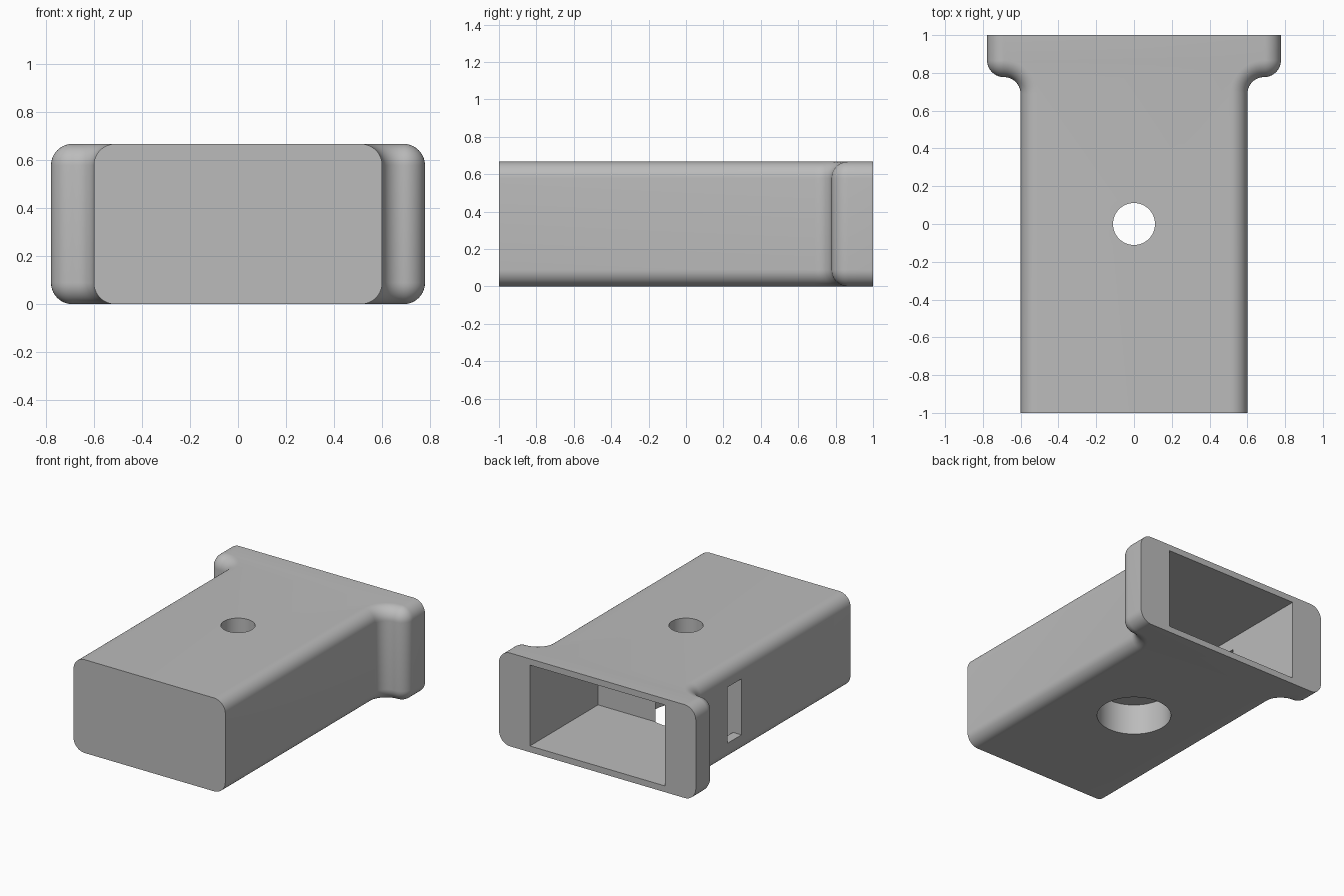
import bpy, bmesh
from math import cos, sin, pi, radians
from mathutils import Matrix, Vector

if "Cube" in bpy.data.objects:
    bpy.data.objects.remove(bpy.data.objects["Cube"], do_unlink=True)

MM = 2 / 45            # design is laid out in 45 units of length
HALF, HEIGHT, R = 22.5, 15, 2
BODY, FLANGE = 13.5, 17.5
STEPS = 10

grey = bpy.data.materials.new("plain_grey")
grey.use_nodes = True
colour = (0.5, 0.5, 0.5, 1)
grey.diffuse_color = colour
grey.node_tree.nodes["Principled BSDF"].inputs["Base Color"].default_value = colour


def make_object(name, bm):
    bmesh.ops.scale(bm, vec=(MM, MM, MM), verts=bm.verts)
    bmesh.ops.recalc_face_normals(bm, faces=bm.faces)
    mesh = bpy.data.meshes.new(name)
    bm.to_mesh(mesh)
    bm.free()
    mesh.materials.append(grey)
    obj = bpy.data.objects.new(name, mesh)
    bpy.context.collection.objects.link(obj)
    return obj


def outline(inset):
    """T-shaped plan with filleted shoulders, walls moved inwards by inset."""
    cx = BODY + R
    side = [(BODY - inset, -HALF)]
    for i in range(STEPS + 1):
        a = pi - i / STEPS * pi / 2
        side.append((cx + (R + inset) * cos(a), HALF - 5 - R + (R + inset) * sin(a)))
    for i in range(STEPS + 1):
        a = -pi / 2 + i / STEPS * pi / 2
        side.append((cx + (R - inset) * cos(a), HALF - 5 + R + (R - inset) * sin(a)))
    side.append((FLANGE - inset, HALF))
    return side + [(-x, y) for x, y in reversed(side)]


# Housing: stacked outlines give the rounded upper and lower side edges
bm = bmesh.new()
layers = []
for i in range(STEPS + 1):
    a = i / STEPS * pi / 2
    layers.append((R * (1 - sin(a)), R * (1 - cos(a))))
layers += [(inset, HEIGHT - z) for inset, z in reversed(layers)]
rings = [[bm.verts.new((x, y, z)) for x, y in outline(inset)] for inset, z in layers]
n = len(rings[0])
for low, high in zip(rings, rings[1:]):
    for j in range(n):
        k = (j + 1) % n
        bm.faces.new((low[j], low[k], high[k], high[j]))
bm.faces.new(rings[0][::-1])
bm.faces.new(rings[-1])
bmesh.ops.remove_doubles(bm, verts=bm.verts, dist=0.0005)
housing = make_object("housing", bm)


def box(name, x, y, z):
    bm = bmesh.new()
    spans = (x, y, z)
    mid = Vector([(a + b) / 2 for a, b in spans])
    size = Vector([b - a for a, b in spans])
    bmesh.ops.create_cube(bm, size=1, matrix=Matrix.LocRotScale(mid, None, size))
    return make_object(name, bm)


def cylinder(name, radius, z0, z1):
    bm = bmesh.new()
    bmesh.ops.create_cone(bm, cap_ends=True, segments=64, radius1=radius, radius2=radius,
                          depth=z1 - z0, matrix=Matrix.Translation((0, 0, (z0 + z1) / 2)))
    return make_object(name, bm)


# Cavity, side slot, screw hole and wide lower bore
end = HALF - 17.3
cutters = [
    box("cavity_cutter", (-12, 12), (end, HALF + 2), (1, HEIGHT - 1)),
    box("slot_cutter", (-15, -11), (end, end + 3.5), (3, 12)),
    cylinder("screw_hole_cutter", 2.5, 3, HEIGHT + 2),
    cylinder("bore_cutter", 5.5, -2, 5),
]
bpy.context.view_layer.objects.active = housing
for cutter in cutters:
    cutter.hide_render = True
    mod = housing.modifiers.new(cutter.name, 'BOOLEAN')
    mod.operation = 'DIFFERENCE'
    mod.solver = 'EXACT'
    mod.object = cutter
    bpy.ops.object.modifier_apply(modifier=mod.name)
    bpy.data.objects.remove(cutter, do_unlink=True)

bpy.ops.object.select_all(action='DESELECT')
housing.select_set(True)
bpy.ops.object.shade_smooth_by_angle(angle=radians(30))
